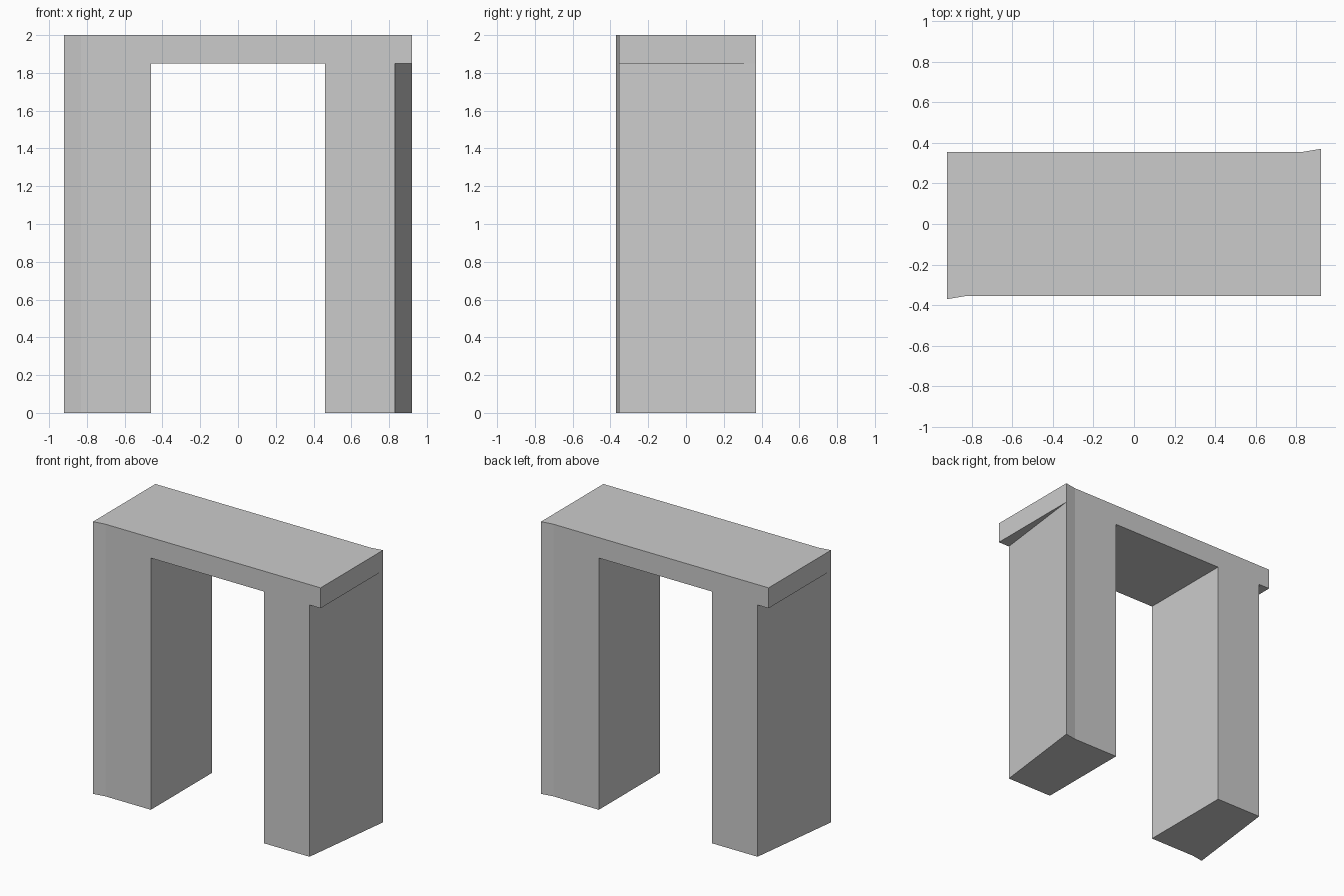
import bpy
import bmesh

cube = bpy.data.objects.get("Cube")
if cube:
    bpy.data.objects.remove(cube, do_unlink=True)

W, D, FLARE = 0.92, 0.355, 0.37   # half width, half depth, flared corner
NECK, INNER = 0.83, 0.46          # start of the flare, inside of the legs
LINTEL_Z, TOP_Z = 1.85, 2.0

grey = bpy.data.materials.new("light_grey")
grey.use_nodes = True
colour = (0.6, 0.6, 0.6, 1)
grey.diffuse_color = colour
grey.node_tree.nodes["Principled BSDF"].inputs["Base Color"].default_value = colour


def half_turn(points):
    return [(-x, -y) for x, y in points]


def closed_arch(name, lintel, legs):
    """One solid: a lintel outline with leg outlines extruded below it."""
    bm = bmesh.new()

    def ring(points, z):
        return [bm.verts.new((x, y, z)) for x, y in points]

    def walls(low, high):
        for i in range(len(low)):
            j = (i + 1) % len(low)
            bm.faces.new((low[i], low[j], high[j], high[i]))

    # Lintel sides and top
    low, high = ring(lintel, LINTEL_Z), ring(lintel, TOP_Z)
    walls(low, high)
    bm.faces.new(high)

    # Legs with their soles
    for points in legs:
        foot, head = ring(points, 0), ring(points, LINTEL_Z)
        walls(foot, head)
        bm.faces.new(foot[::-1])

    # Underside of the opening, and the overhang beside each tapered leg
    span = [(INNER, -D), (INNER, D), (-INNER, D), (-INNER, -D)]
    bm.faces.new(ring(span, LINTEL_Z))
    overhang = [(NECK, -D), (W, FLARE), (W, -D)]
    for points in (overhang, half_turn(overhang)):
        bm.faces.new(ring(points, LINTEL_Z))

    bmesh.ops.remove_doubles(bm, verts=bm.verts, dist=0.0001)
    mesh = bpy.data.meshes.new(name)
    bm.to_mesh(mesh)
    bm.free()
    mesh.materials.append(grey)
    obj = bpy.data.objects.new(name, mesh)
    bpy.context.collection.objects.link(obj)
    return obj


# Plan outlines, each repeated by a half turn about the vertical axis
lintel_half = [(W, -D), (W, FLARE), (NECK, D)]
leg = [(INNER, -D), (NECK, -D), (W, FLARE), (NECK, D), (INNER, D)]

closed_arch("doorway_arch", lintel_half + half_turn(lintel_half), [leg, half_turn(leg)])
